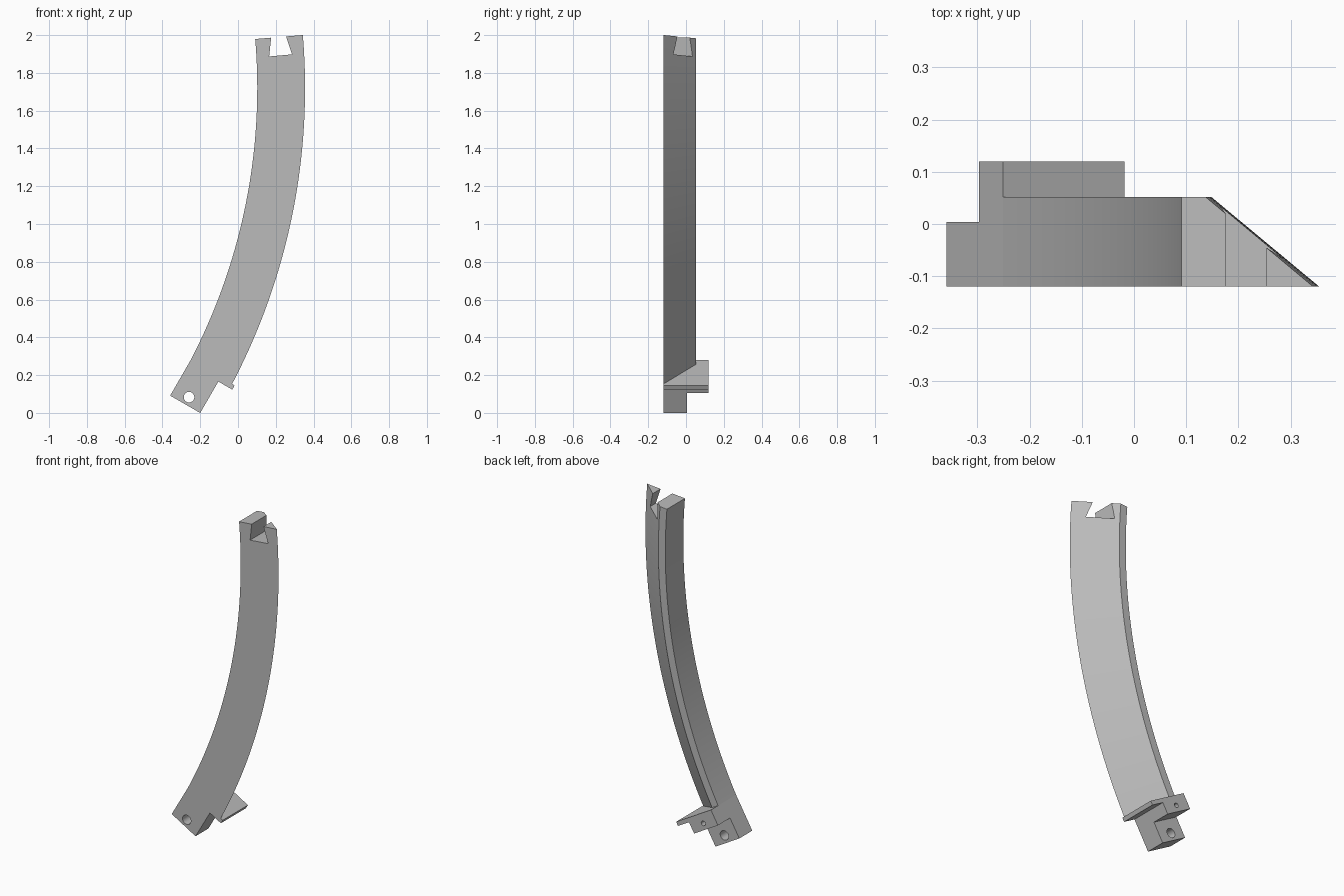
import bpy, bmesh
from math import sin, cos, radians, pi
from mathutils import Vector

cube = bpy.data.objects.get("Cube")
if cube:
    bpy.data.objects.remove(cube, do_unlink=True)

# Single grey finish
GREY = (0.5, 0.5, 0.5, 1)
mat = bpy.data.materials.new("matte grey")
mat.use_nodes = True
mat.diffuse_color = GREY
mat.node_tree.nodes["Principled BSDF"].inputs["Base Color"].default_value = GREY

FRONT, BACK, STEP, REAR = -0.12, 0.052, 0.004, 0.12
CENTRE = Vector((-3.016, 1.72))
R_IN, R_BACK, R_OUT = 3.118, 3.164, 3.371
TILT = radians(30)
FOOT = Vector((-0.018, 0.145))        # outer top corner of the foot plate
ACROSS = Vector((-cos(TILT), sin(TILT)))
DOWN = Vector((-sin(TILT), -cos(TILT)))
WIDTH, NECK, PLATE, LUG, LENGTH = 0.2687, 0.085, 0.025, 0.0935, 0.217


def foot(a, b):
    """Point in the tilted frame of the foot."""
    return FOOT + ACROSS * a + DOWN * b


def finish(name, bm):
    bmesh.ops.recalc_face_normals(bm, faces=bm.faces)
    mesh = bpy.data.meshes.new(name)
    bm.to_mesh(mesh)
    bm.free()
    mesh.materials.append(mat)
    obj = bpy.data.objects.new(name, mesh)
    bpy.context.collection.objects.link(obj)
    return obj


def prism(name, outline, y0, y1):
    """Extrude an x-z outline along y."""
    bm = bmesh.new()
    face = bm.faces.new([bm.verts.new((p[0], y0, p[1])) for p in outline])
    out = bmesh.ops.extrude_face_region(bm, geom=[face])
    verts = [v for v in out["geom"] if isinstance(v, bmesh.types.BMVert)]
    bmesh.ops.translate(bm, verts=verts, vec=(0, y1 - y0, 0))
    return finish(name, bm)


def foot_box(name, a0, a1, b0, b1, y1):
    return prism(name, [foot(a0, b0), foot(a1, b0), foot(a1, b1), foot(a0, b1)], FRONT, y1)


def activate(obj):
    bpy.ops.object.select_all(action='DESELECT')
    obj.select_set(True)
    bpy.context.view_layer.objects.active = obj


def cut(obj, cutter):
    cutter.hide_render = True
    mod = obj.modifiers.new("cut", 'BOOLEAN')
    mod.operation = 'DIFFERENCE'
    mod.solver = 'EXACT'
    mod.object = cutter
    activate(obj)
    bpy.ops.object.modifier_apply(modifier=mod.name)
    bpy.data.objects.remove(cutter, do_unlink=True)


def drill(obj, a, b, radius, y0, y1):
    c = foot(a, b)
    ring = [c + radius * Vector((cos(t * pi / 16), sin(t * pi / 16))) for t in range(32)]
    cut(obj, prism("drill", ring, y0, y1))


# Curved bar: tapered section swept along an arc
SECTION = [(R_IN, FRONT), (R_OUT, FRONT), (R_BACK, BACK), (R_IN, BACK)]
SEGMENTS = 48
bm = bmesh.new()
rings = []
for i in range(SEGMENTS + 1):
    t = radians(4.77 - 37 * i / SEGMENTS)
    rings.append([bm.verts.new((CENTRE.x + r * cos(t), y, CENTRE.y + r * sin(t)))
                  for r, y in SECTION])
for p, q in zip(rings, rings[1:]):
    for k in range(4):
        n = (k + 1) % 4
        bm.faces.new((p[k], p[n], q[n], q[k]))
bm.faces.new(rings[0])
bm.faces.new(rings[-1])
# Trim the lower end flush with the foot plate
trim = bmesh.ops.bisect_plane(bm, geom=bm.verts[:] + bm.edges[:] + bm.faces[:],
                              plane_co=(FOOT.x, 0, FOOT.y),
                              plane_no=(DOWN.x, 0, DOWN.y), clear_outer=True)
bmesh.ops.edgeloop_fill(bm, edges=[e for e in trim["geom_cut"]
                                   if isinstance(e, bmesh.types.BMEdge)])
bar = finish("curved_bar", bm)

# Dovetail slot at the top
cut(bar, prism("slot", [(0.165, 1.887), (0.286, 1.898), (0.235, 2.05), (0.182, 2.05)], -0.3, 0.3))

# Foot: thin plate, rear lug and stepped tongue
plate = foot_box("foot_plate", 0, WIDTH, 0, PLATE, REAR)
lug = foot_box("rear_lug", NECK, WIDTH, PLATE, LUG, REAR)
tongue = foot_box("tongue", NECK, WIDTH, LUG, LENGTH, STEP)
drill(tongue, 0.178, 0.174, 0.028, -0.3, 0.3)
drill(lug, 0.177, 0.057, 0.014, 0.04, 0.3)

for part in (bar, plate, lug, tongue):
    activate(part)
    bpy.ops.object.shade_smooth_by_angle(angle=radians(25))
